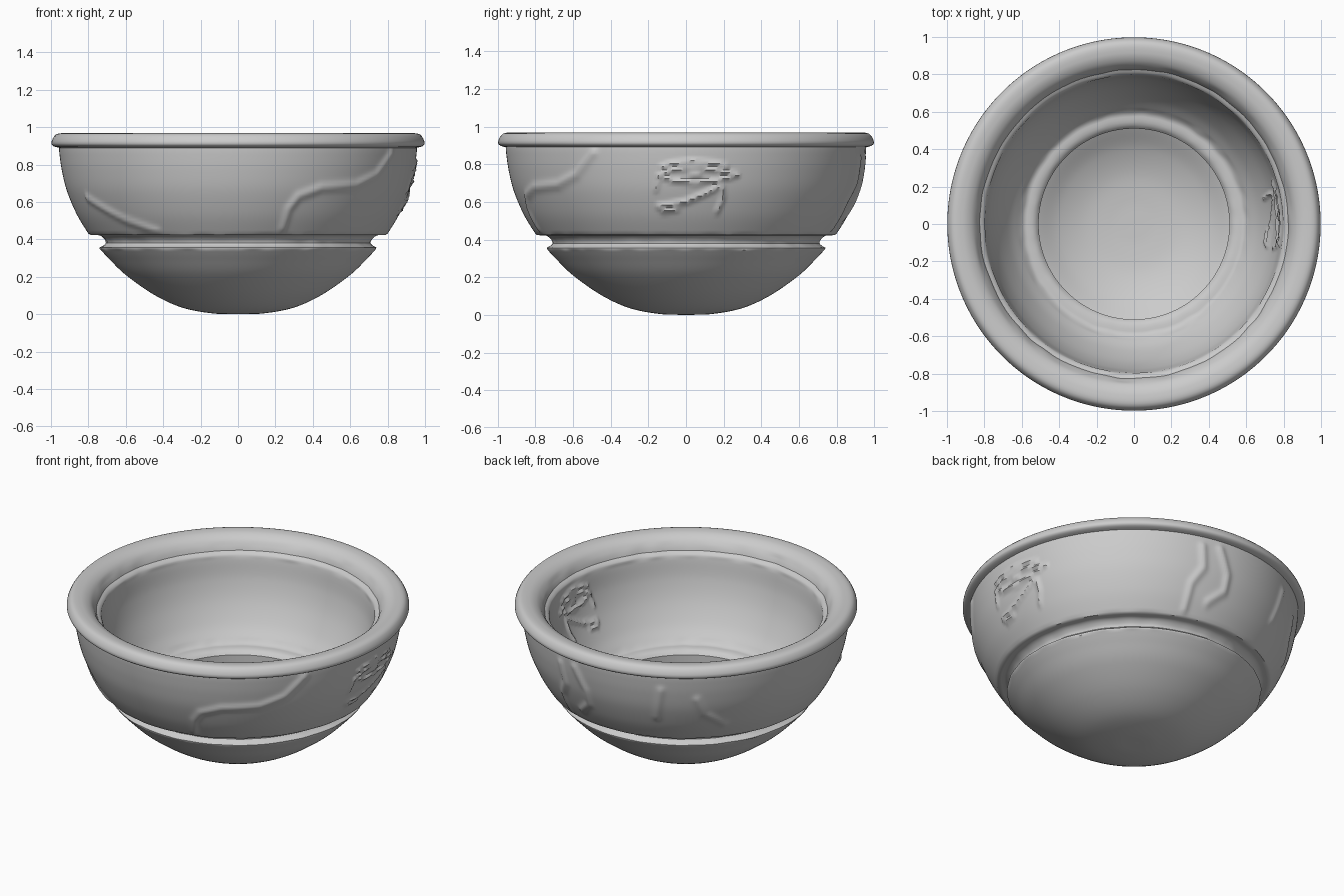
import bpy, bmesh, math
from mathutils import Vector, noise

if "Cube" in bpy.data.objects:
    bpy.data.objects.remove(bpy.data.objects["Cube"])

SEGS = 440
STEP = 0.018

# Profile sections (radius, height); creases fall between sections
OUTER = [
    [(0, 0), (0.14, 0.005), (0.3, 0.036), (0.45, 0.105), (0.6, 0.21), (0.69, 0.297), (0.735, 0.345)],
    [(0.735, 0.345), (0.74, 0.356), (0.725, 0.364)],
    [(0.725, 0.364), (0.707, 0.38), (0.715, 0.4), (0.735, 0.418), (0.755, 0.424)],
    [(0.755, 0.424), (0.79, 0.424), (0.812, 0.45), (0.865, 0.54), (0.915, 0.66), (0.942, 0.77), (0.955, 0.86), (0.957, 0.89)],
    [(0.957, 0.89), (0.985, 0.898), (0.998, 0.913), (0.99, 0.94), (0.972, 0.962), (0.945, 0.968)],
]
INNER = [
    [(0.945, 0.968), (0.9, 0.962), (0.86, 0.94), (0.835, 0.905), (0.825, 0.88)],
    [(0.825, 0.88), (0.802, 0.865), (0.793, 0.83), (0.775, 0.72), (0.735, 0.6), (0.67, 0.48), (0.605, 0.4)],
    [(0.605, 0.4), (0.585, 0.385), (0.56, 0.383), (0.53, 0.375), (0.51, 0.355)],
    [(0.51, 0.355), (0.51, 0.21)],
    [(0.51, 0.21), (0.4, 0.145), (0.27, 0.1), (0.13, 0.083), (0, 0.08)],
]

# Relief strokes: (amplitude, width, [(angle in degrees, height), ...])
RELIEF = [
    (0.012, 0.022, [(-73, 0.46), (-72, 0.56), (-69, 0.63), (-61, 0.675), (-47, 0.69), (-38, 0.745), (-31, 0.86)]),
    (0.012, 0.022, [(-153, 0.62), (-135, 0.5), (-122, 0.44)]),
    (0.012, 0.022, [(71, 0.46), (72, 0.6), (76, 0.7), (75, 0.83)]),
    (0.012, 0.022, [(80, 0.52), (86, 0.6), (86, 0.7), (82, 0.84)]),
    (0.01, 0.022, [(114, 0.6), (116, 0.8)]),
    (0.01, 0.022, [(129, 0.74), (132, 0.63), (140, 0.54)]),
]
EYE = [
    (0.014, 0.011, [(-8, 0.785), (-4, 0.805), (2, 0.815), (9, 0.805), (13, 0.79)]),
    (0.015, 0.01, [(-9, 0.742), (-3, 0.775), (4, 0.782), (10, 0.765), (17, 0.742)]),
    (0.015, 0.01, [(-9, 0.742), (-4, 0.712), (3, 0.7), (10, 0.712), (17, 0.742)]),
    (0.012, 0.016, [(2, 0.745), (4, 0.745)]),
    (0.015, 0.013, [(11, 0.68), (6, 0.64), (0, 0.6), (-6, 0.582), (-9.5, 0.575)]),
    (0.014, 0.011, [(-9.5, 0.575), (-8, 0.55), (-3, 0.56)]),
    (0.013, 0.013, [(12, 0.68), (12.5, 0.62), (11, 0.55)]),
    (0.011, 0.011, [(-9, 0.72), (-10, 0.66)]),
]
RELIEF += EYE


def spline(points):
    """Catmull-Rom through one profile section."""
    p = [Vector(q) for q in points]
    p = [2 * p[0] - p[1]] + p + [2 * p[-1] - p[-2]]
    out = []
    for a, b, c, d in zip(p, p[1:], p[2:], p[3:]):
        n = max(2, math.ceil((c - b).length / STEP))
        for i in range(n):
            t = i / n
            out.append(0.5 * (2 * b + (c - a) * t + (2 * a - 5 * b + 4 * c - d) * t * t
                              + (3 * b - a - 3 * c + d) * t ** 3))
    return out


def seg_dist(p, a, b):
    d = b - a
    t = max(0, min(1, (p - a).dot(d) / d.dot(d)))
    return (p - a - d * t).length


def prepare(strokes):
    res = []
    for amp, w, pts in strokes:
        q = [Vector((math.radians(a) * 0.92, z)) for a, z in pts]
        xs = [v.x for v in q]
        zs = [v.y for v in q]
        res.append((amp, w, q, min(xs) - 3 * w, max(xs) + 3 * w, min(zs) - 3 * w, max(zs) + 3 * w))
    return res


def relief(strokes, ang, z):
    p = Vector((ang * 0.92, z))
    h = 0
    for amp, w, q, x0, x1, z0, z1 in strokes:
        if x0 < p.x < x1 and z0 < z < z1:
            d = min(seg_dist(p, a, b) for a, b in zip(q, q[1:]))
            h = max(h, amp * math.exp(-(d / w) ** 2))
    return h


outer = [p for s in OUTER for p in spline(s)]
inner = [p for s in INNER for p in spline(s)]
all_strokes, eye_strokes = prepare(RELIEF), prepare(EYE)

# Bowl: one lathed shell with hand-worked ridges and relief
bm = bmesh.new()
rings = []
for k, (r, z) in enumerate(outer[1:] + inner):
    is_outer = k < len(outer) - 1
    ring = []
    for i in range(SEGS):
        a = -math.pi + math.tau * i / SEGS
        rr = r
        if 0.435 < z < 0.88:
            if is_outer:
                rr += relief(all_strokes, a, z)
            elif r < 0.82:
                rr -= relief(eye_strokes, a, z)
        # uneven edges of the groove, inner lip and ledge
        n = noise.noise(Vector((math.cos(a) * 7, math.sin(a) * 7, z * 8)))
        if (is_outer and 0.35 < z < 0.43) or (not is_outer and (0.85 < z < 0.92 or 0.37 < z < 0.41)):
            rr += 0.006 * n
        ring.append(bm.verts.new((rr * math.cos(a), rr * math.sin(a), z)))
    rings.append(ring)
for lo, hi in zip(rings, rings[1:]):
    for i in range(SEGS):
        j = (i + 1) % SEGS
        bm.faces.new((lo[i], lo[j], hi[j], hi[i]))
# Close the underside and the floor
for ring, z, flip in ((rings[0], 0.0, True), (rings[-1], 0.08, False)):
    c = bm.verts.new((0, 0, z))
    for i in range(SEGS):
        j = (i + 1) % SEGS
        bm.faces.new((c, ring[j], ring[i]) if flip else (c, ring[i], ring[j]))
bmesh.ops.recalc_face_normals(bm, faces=bm.faces)
mesh = bpy.data.meshes.new("bowl")
bm.to_mesh(mesh)
bm.free()
bowl = bpy.data.objects.new("bowl", mesh)
bpy.context.collection.objects.link(bowl)
bpy.context.view_layer.objects.active = bowl
bowl.select_set(True)
bpy.ops.object.shade_smooth_by_angle(angle=math.radians(40))
